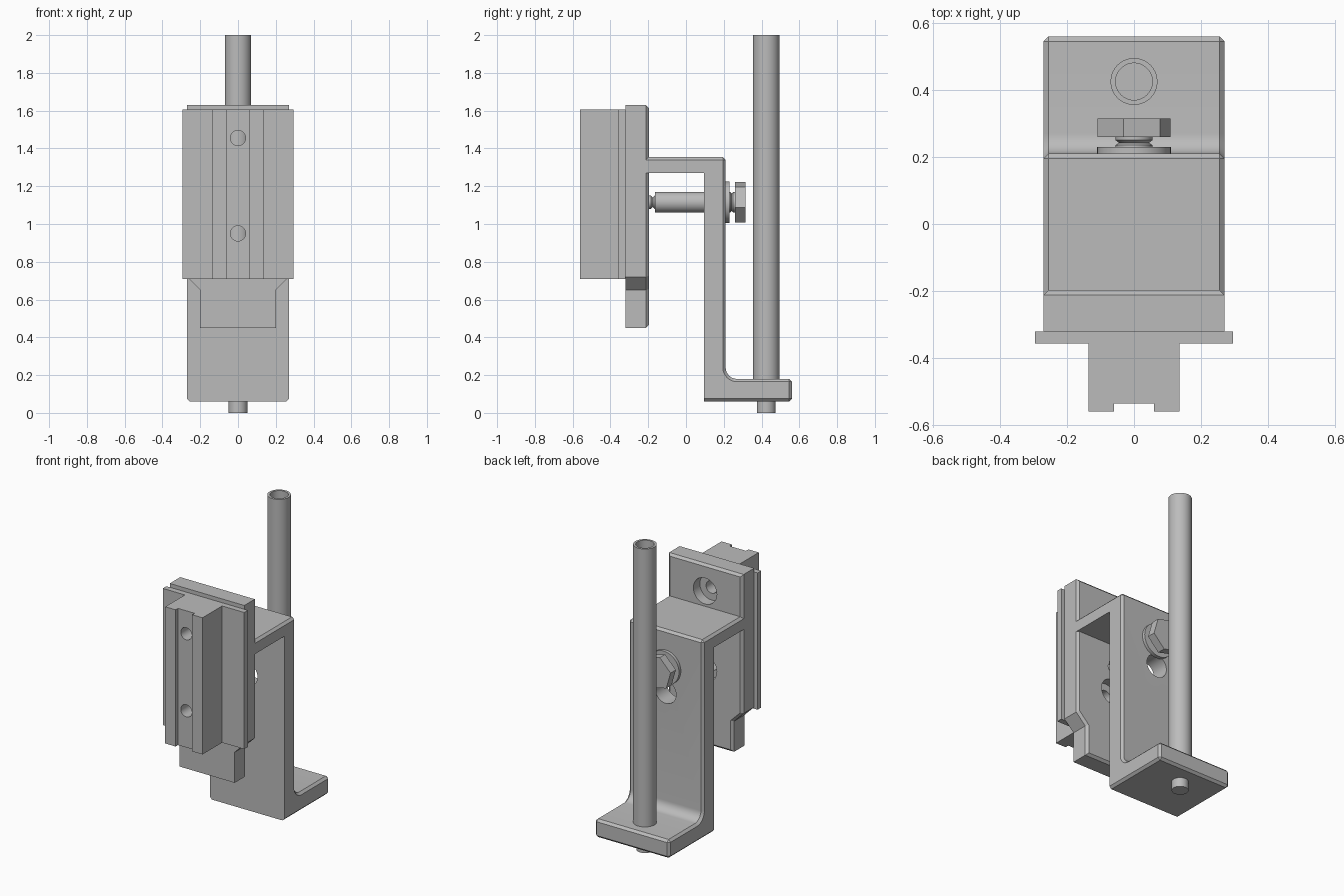
import bpy
import bmesh
from math import sin, cos, pi, radians
from mathutils import Matrix, Vector

if "Cube" in bpy.data.objects:
    bpy.data.objects.remove(bpy.data.objects["Cube"])

GREY = (0.5, 0.5, 0.5, 1)
metal = bpy.data.materials.new("plain grey metal")
metal.use_nodes = True
metal.diffuse_color = GREY
metal.node_tree.nodes["Principled BSDF"].inputs["Base Color"].default_value = GREY

ALONG_X = Matrix(((0, 0, 1), (1, 0, 0), (0, 1, 0)))    # profile (y, z)
ALONG_Y = Matrix(((1, 0, 0), (0, 0, -1), (0, 1, 0)))   # profile (x, z), depth to -y
ALONG_Z = Matrix.Identity(3)                           # profile (x, y)


def finish(bm, name):
    bmesh.ops.recalc_face_normals(bm, faces=bm.faces[:])
    mesh = bpy.data.meshes.new(name)
    bm.to_mesh(mesh)
    bm.free()
    mesh.materials.append(metal)
    obj = bpy.data.objects.new(name, mesh)
    bpy.context.collection.objects.link(obj)
    return obj


def extrude(name, profile, axes, start, end, bevel_rule=None, size=0.015):
    """Extrude a profile and chamfer the edges that bevel_rule picks."""
    bm = bmesh.new()
    face = bm.faces.new([bm.verts.new(axes @ Vector((u, v, start))) for u, v in profile])
    out = bmesh.ops.extrude_face_region(bm, geom=[face])
    moved = [g for g in out["geom"] if isinstance(g, bmesh.types.BMVert)]
    bmesh.ops.translate(bm, verts=moved, vec=axes @ Vector((0, 0, end - start)))
    bmesh.ops.recalc_face_normals(bm, faces=bm.faces[:])
    if bevel_rule:
        edges = [e for e in bm.edges if bevel_rule(e.verts[0].co, e.verts[1].co)]
        bmesh.ops.bevel(bm, geom=edges, offset=size, segments=1, profile=0.5,
                        affect='EDGES')
    return finish(bm, name)


def lathe(name, profile, matrix, sides=40):
    """Spin (radius, height) points about z, then place with matrix."""
    bm = bmesh.new()
    verts = [bm.verts.new((r, 0, h)) for r, h in profile]
    edges = [bm.edges.new(pair) for pair in zip(verts, verts[1:])]
    bmesh.ops.spin(bm, geom=verts + edges, cent=(0, 0, 0), axis=(0, 0, 1),
                   angle=2 * pi, steps=sides)
    bmesh.ops.remove_doubles(bm, verts=bm.verts[:], dist=0.0001)
    bm.transform(matrix)
    return finish(bm, name)


def along_y(z):
    """Turn a lathe so that its height runs along +y at height z."""
    return Matrix.Translation((0, 0, z)) @ Matrix.Rotation(-pi / 2, 4, 'X')


def drill(obj, radius, z, y0, y1):
    cutter = lathe("cutter", [(0, y0), (radius, y0), (radius, y1), (0, y1)], along_y(z))
    cutter.hide_render = True
    mod = obj.modifiers.new("hole", 'BOOLEAN')
    mod.operation = 'DIFFERENCE'
    mod.solver = 'EXACT'
    mod.object = cutter
    bpy.context.view_layer.objects.active = obj
    bpy.ops.object.modifier_apply(modifier=mod.name)
    bpy.data.objects.remove(cutter)


def smooth(obj):
    bpy.ops.object.select_all(action='DESELECT')
    obj.select_set(True)
    bpy.context.view_layer.objects.active = obj
    bpy.ops.object.shade_smooth_by_angle(angle=radians(30))


def mirrored(half):
    return half + [(-u, v) for u, v in reversed(half)]


HALF = 0.27
BOLT_Z = 1.115
HOLES = (0.95, 1.455)

# Bracket: top arm, upright leg and foot with a rounded inner corner
fillet = [(0.27 - 0.06 * cos(a), 0.24 - 0.06 * sin(a))
          for a in (pi / 2 * (1 - i / 8) for i in range(9))]
outline = ([(-0.25, 1.27), (0.095, 1.27), (0.095, 0.06), (0.56, 0.06), (0.56, 0.18)]
           + fillet + [(0.21, 1.355), (-0.25, 1.355)])


def bracket_edges(a, b):
    mid = (a + b) / 2
    on_side = abs(mid.x) > HALF - 0.001
    outer = (mid.z < 0.061 or mid.z > 1.354 or mid.y > 0.2)
    corner = mid.y > 0.55 or (mid.y > 0.2 and mid.z > 1.35)
    return (on_side and outer) or (not on_side and corner)


bracket = extrude("bracket", outline, ALONG_X, -HALF, HALF, bracket_edges)
drill(bracket, 0.075, HOLES[0], 0.05, 0.25)
smooth(bracket)

# Jaw plate: narrowed lower tongue, chamfered rear rim, counterbored holes
plate = extrude("jaw_plate",
                mirrored([(0.2, 0.45), (0.2, 0.65), (HALF, 0.72), (HALF, 1.63)]),
                ALONG_Y, 0.197, 0.32,
                lambda a, b: a.y > -0.2 and b.y > -0.2)
for z in HOLES:
    drill(plate, 0.04, z, -0.4, -0.1)
    drill(plate, 0.085, z, -0.265, -0.1)
smooth(plate)

# Front rail: flanged T section with a shallow groove
rail = extrude("front_rail",
               mirrored([(0.06, -0.535), (0.06, -0.56), (0.135, -0.56),
                         (0.135, -0.357), (0.295, -0.357), (0.295, -0.32)]),
               ALONG_Z, 0.71, 1.605)
for z in HOLES:
    drill(rail, 0.04, z, -0.7, -0.2)
smooth(rail)

# Clamp screw with reduced tip, neck and washer
screw = lathe("clamp_screw",
              [(0, -0.2), (0.035, -0.2), (0.035, -0.185), (0.025, -0.175),
               (0.035, -0.165), (0.055, -0.165), (0.055, 0.235), (0.045, 0.242),
               (0.055, 0.25), (0.055, 0.27), (0, 0.27)], along_y(BOLT_Z))
washer = lathe("washer", [(0, 0.205), (0.11, 0.205), (0.11, 0.23), (0, 0.23)],
               along_y(BOLT_Z))

# Six-sided screw head
angles = [radians(60 * i - 14) for i in range(6)]
extrude("screw_head", [(0.112 * cos(a), BOLT_Z + 0.112 * sin(a)) for a in angles],
        ALONG_Y, -0.26, -0.315)

# Upright tube and the peg under the foot
at_post = Matrix.Translation((0, 0.425, 0))
tube = lathe("post_tube", [(0, 0.175), (0.07, 0.175), (0.07, 2), (0.055, 2),
                           (0.055, 0.19), (0, 0.19)], at_post)
peg = lathe("foot_peg", [(0, 0), (0.05, 0), (0.05, 0.07), (0, 0.07)], at_post)

for part in (screw, washer, tube, peg):
    smooth(part)
